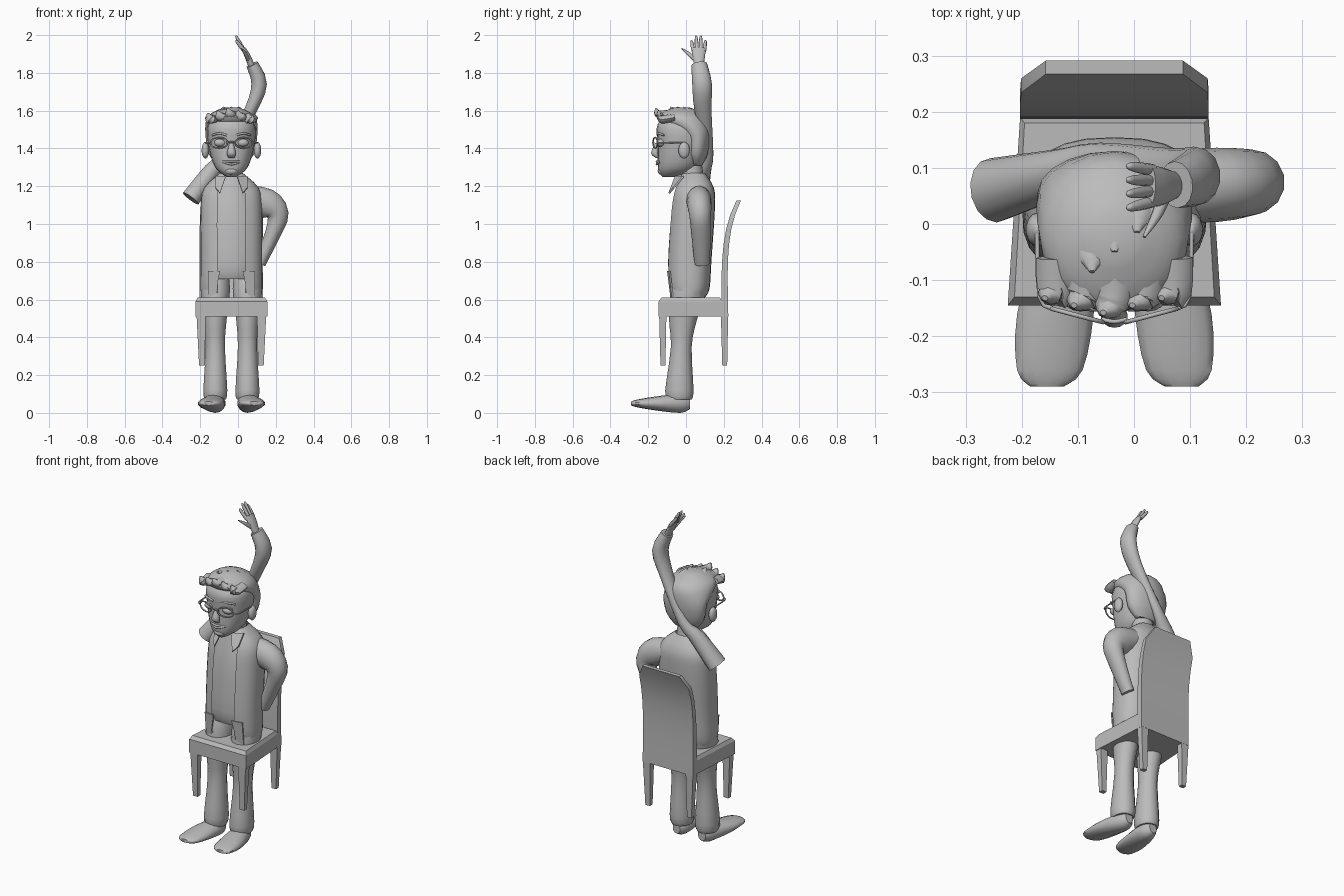
import bpy, bmesh, math
from mathutils import Vector

cube = bpy.data.objects.get("Cube")
if cube:
    bpy.data.objects.remove(cube, do_unlink=True)

grey = bpy.data.materials.new("plain grey")
grey.use_nodes = True
grey.diffuse_color = (.5, .5, .5, 1)
grey.node_tree.nodes["Principled BSDF"].inputs["Base Color"].default_value = grey.diffuse_color

MIDDLE = -.035   # centre line of the figure and chair
SEAT_UNDERSIDE = .51
SEAT_TOP = .61
COLLAR = 1.25    # also the height of the chin
FACE = -.15
EYE_LEVEL = 1.43
X_AXIS, Y_AXIS, Z_AXIS = Vector((1, 0, 0)), Vector((0, 1, 0)), Vector((0, 0, 1))
SIDES = {"right": -1, "left": 1}


def skin(name, loops, closed=True, caps=True, smooth=True):
    """Join matching point loops into one surface."""
    bm = bmesh.new()
    rows = [[bm.verts.new(point) for point in loop] for loop in loops]
    count = len(rows[0])
    for lower, upper in zip(rows, rows[1:]):
        for i in range(count if closed else count - 1):
            j = (i + 1) % count
            bm.faces.new((lower[i], lower[j], upper[j], upper[i]))
    if caps:
        bm.faces.new(rows[0][::-1])
        bm.faces.new(rows[-1])
    bmesh.ops.recalc_face_normals(bm, faces=bm.faces)
    mesh = bpy.data.meshes.new(name)
    bm.to_mesh(mesh)
    bm.free()
    mesh.materials.append(grey)
    part = bpy.data.objects.new(name, mesh)
    bpy.context.collection.objects.link(part)
    if smooth:
        bpy.ops.object.select_all(action="DESELECT")
        part.select_set(True)
        bpy.context.view_layer.objects.active = part
        bpy.ops.object.shade_smooth_by_angle(angle=math.radians(50))


def flow(stations, steps=3):
    """Fill in a smooth curve through the given stations."""
    keys = [Vector(station) for station in stations]
    last = len(keys) - 1
    result = []
    for i in range(last):
        start, end = keys[i], keys[i + 1]
        leave = (end - keys[max(i - 1, 0)]) / 2
        arrive = (keys[min(i + 2, last)] - start) / 2
        for step in range(steps):
            t = step / steps
            bend = leave * (1 - t) - arrive * t + (end - start) * (t + t - 1)
            result.append(start.lerp(end, t) + bend * t * (1 - t))
    return result + [keys[last]]


def tube(name, stations, axis=None, ref=Y_AXIS, sides=14, gap=0, power=1, caps=True):
    """Elliptic rings (x, y, z, width, depth) along a path; gap opens the front."""
    rings = flow(stations)
    points = [Vector(ring[:3]) for ring in rings]
    opening = math.radians(gap)
    count = sides + 1 if gap else sides
    loops = []
    for k, ring in enumerate(rings):
        along = axis or points[min(k + 1, len(points) - 1)] - points[max(k - 1, 0)]
        across = ref.cross(along).normalized()
        outward = along.cross(across).normalized()
        loop = []
        for i in range(count):
            angle = opening + (math.tau - opening * 2) * i / sides - math.pi / 2
            c, s = math.cos(angle), math.sin(angle)
            loop.append(points[k] + across * ring[3] * math.copysign(abs(c) ** power, c)
                        + outward * ring[4] * math.copysign(abs(s) ** power, s))
        loops.append(loop)
    skin(name, loops, not gap, caps and not gap)


def stack(name, rows, base=0, centre=MIDDLE, **options):
    """Level rings given as (height, front, back, half width)."""
    tube(name, [(centre, (front + back) / 2, base + height, half, (back - front) / 2)
                for height, front, back, half in rows], axis=Z_AXIS, **options)


def cord(name, points, radius, **options):
    tube(name, [(*point, radius, radius) for point in points], sides=8, **options)


def ball(name, centre, size):
    x, y, z = centre
    width, depth, height = size
    angles = [math.radians(degrees) for degrees in range(-80, 81, 40)]
    tube(name, [(x, y, z + height * math.sin(a), width * math.cos(a), depth * math.cos(a))
                for a in angles], axis=Z_AXIS)


def level(front, back, front_half, back_half, height, centre=MIDDLE):
    return [(centre - front_half, front, height), (centre + front_half, front, height),
            (centre + back_half, back, height), (centre - back_half, back, height)]


def plate(name, points, push):
    skin(name, [points, [Vector(point) + Vector(push) for point in points]], smooth=False)


# chair seat, curved backrest and tapered legs
skin("seat", [level(-.145, .19, .19, .168, SEAT_UNDERSIDE), level(-.145, .19, .19, .168, .59),
              level(-.13, .18, .178, .16, SEAT_TOP)], smooth=False)
backrest = []
for step in range(9):
    t = step / 8
    front = .187 + .08 * t ** 4
    half = .168 - .35 * max(0, t - .87)
    backrest.append(level(front, front + .037 - .013 * t, half, half, SEAT_UNDERSIDE + .615 * t))
skin("chair_back", backrest)
for side, sign in SIDES.items():
    for end, y, out in (("front", -.122, .16), ("back", .205, .143)):
        top = level(y - .02, y + .018, .024, .024, SEAT_UNDERSIDE, MIDDLE + sign * out)
        foot = level(y - .013, y + .013, .015, .015, .25, MIDDLE + sign * (out - .004))
        skin(f"{side}_{end}_chair_leg", [foot, top], smooth=False)

# trousers and shoes
for side, sign in SIDES.items():
    centre = MIDDLE + sign * .085
    stack(f"{side}_trouser_leg",
          [(.07, -.1, .03, .057), (.12, -.11, .04, .065), (.35, -.08, .03, .052),
           (.5, -.09, .06, .062), (.66, -.08, .11, .08), (.78, -.04, .08, .06)], centre=centre)
    tube(f"{side}_shoe",
         [(centre + sign * toe_out, y, .05, half, height) for y, toe_out, half, height in
          ((-.29, .035, .03, .01), (-.26, .03, .06, .02), (-.16, .02, .07, .037),
           (-.03, 0, .053, .05), (.02, 0, .025, .03))], axis=Y_AXIS, ref=Z_AXIS)

# shirt inside an open jacket
stack("shirt", [(.1, -.08, .1, .13), (.18, -.095, .11, .14), (.45, -.075, .13, .14),
                (.64, -.03, .1, .07)], base=SEAT_TOP, power=.85)
stack("jacket", [(0, -.07, .1, .155), (.05, -.095, .125, .164), (.2, -.1, .135, .163),
                 (.47, -.082, .153, .163), (.58, -.06, .148, .145), (.66, -.02, .1, .06)],
      base=SEAT_TOP, sides=22, gap=22, power=.8)
for side, sign in SIDES.items():
    inner, middle, outer = (MIDDLE + sign * offset for offset in (.03, .06, .085))
    plate(f"{side}_collar_flap", [(inner, -.05, COLLAR), (outer, -.01, COLLAR),
                                  (outer, -.06, 1.19), (middle, -.085, 1.16)], (0, -.008, .005))
    hem = MIDDLE + sign * .125
    plate(f"{side}_jacket_hem", [(middle, -.1, .75), (hem, -.09, .75),
                                 (hem, -.075, SEAT_TOP), (outer, -.085, .63)], (0, .008, 0))

# raised sleeve sweeping behind the head, and the arm on the hip
tube("raised_sleeve",
     [(.075, .07, 1.845, .033, .042), (.112, .085, 1.74, .042, .052),
      (.065, .09, 1.6, .033, .045), (-.06, .12, 1.37, .03, .025),
      (-.14, .09, 1.28, .045, .043), (-.25, .06, 1.135, .052, .058)])
tube("bent_sleeve",
     [(.02, .065, 1.15, .06, .065), (.15, .07, 1.11, .08, .066), (.21, .075, 1.05, .06, .058),
      (.185, .08, .95, .043, .052), (.115, .085, .79, .032, .04)])

# waving hand with fanned fingers
tube("palm", [(.075, .07, 1.83, .018, .022), (.05, .067, 1.89, .016, .034),
              (.028, .068, 1.93, .012, .036)])
for k, name in enumerate(("first", "second", "third", "little")):
    spread = k - 1.5
    root = Vector((.034, .068 + .019 * spread, 1.915))
    tip = Vector((-.012, .066 + .025 * spread, 2 - .012 * spread ** 2))
    tube(f"{name}_finger", [(*root.lerp(tip, t), radius, radius) for t, radius in
                            ((0, .01), (.5, .01), (.9, .007), (1, .002))], sides=8)
tube("thumb", [(.055, .05, 1.87, .012, .012), (.04, .015, 1.9, .01, .01),
               (.018, -.023, 1.93, .003, .003)], ref=X_AXIS, sides=8)

# neck, head and face
stack("neck", [(-.05, -.03, .1, .065), (.1, -.03, .08, .058)], base=COLLAR)
stack("head", [(0, -.125, -.06, .025), (.03, -.145, .03, .07), (.08, FACE, .075, .1),
               (.18, FACE, .11, .124), (.28, FACE, .11, .123), (.35, -.06, .03, .05)],
      base=COLLAR, sides=20, power=.9)
tube("nose", [(MIDDLE, FACE, EYE_LEVEL, .01, .012), (MIDDLE, -.165, 1.375, .024, .02),
              (MIDDLE, FACE, 1.35, .016, .01)], axis=Z_AXIS)
for name, drop in (("upper", 0), ("lower", .014)):
    cord(f"{name}_lip", [(MIDDLE - .045, -.138, 1.33), (MIDDLE, -.155, 1.33 - drop),
                         (MIDDLE + .045, -.138, 1.33)], .006)
ball("chin", (MIDDLE, -.13, 1.28), (.035, .02, .02))

# ears, eyes, brows and spectacles
for side, sign in SIDES.items():
    def beside(offset):
        return MIDDLE + sign * offset
    ball(f"{side}_ear", (beside(.138), -.01, 1.39), (.02, .03, .045))
    ball(f"{side}_eye", (beside(.06), -.132, EYE_LEVEL), (.032, .024, .022))
    cord(f"{side}_brow", [(beside(.025), FACE, 1.47), (beside(.065), -.146, 1.48),
                          (beside(.1), -.118, 1.47)], .006, ref=Z_AXIS)
    turns = [math.tau * i / 8 for i in range(9)]
    cord(f"{side}_lens_rim", [(beside(.066 + .046 * math.cos(a)), -.163 + .012 * math.cos(a),
                               EYE_LEVEL + .028 * math.sin(a)) for a in turns], .004, caps=False)
    cord(f"{side}_temple", [(beside(.11), FACE, EYE_LEVEL), (beside(.133), -.13, EYE_LEVEL),
                            (beside(.138), -.01, EYE_LEVEL)], .004, ref=Z_AXIS)
cord("spectacle_bridge", [(MIDDLE - .022, -.17, EYE_LEVEL), (MIDDLE, -.174, EYE_LEVEL + .006),
                          (MIDDLE + .022, -.17, EYE_LEVEL)], .004, ref=Z_AXIS)

# hair cap with an upswept fringe and crown
stack("hair", [(.06, .03, .085, .07), (.12, 0, .115, .12), (.22, -.02, .13, .137),
               (.3, FACE, .122, .134), (.34, -.13, .08, .1), (.367, -.06, .02, .04)],
      base=COLLAR, sides=20)
for k in range(5):
    x = MIDDLE + .052 * (k - 2)
    edge = abs(k - 2) * .013
    tube(f"fringe_lock_{k + 1}",
         [(x, -.06, 1.59 - edge, .02, .036), (x, -.12, 1.58 - edge, .022, .034),
          (x - .01, FACE + edge, 1.585 - edge, .02, .026),
          (x - .02, FACE + edge - .008, 1.612 - edge, .005, .006)], ref=X_AXIS, sides=8)
for k in range(3):
    x, y = MIDDLE + .04 * (k - 1), -.07 + .035 * k
    tube(f"crown_lock_{k + 1}", [(x, y + .06, 1.57, .02, .03), (x, y + .02, 1.596, .016, .03),
                                 (x, y - .015, 1.617, .005, .005)], ref=X_AXIS, sides=8)
